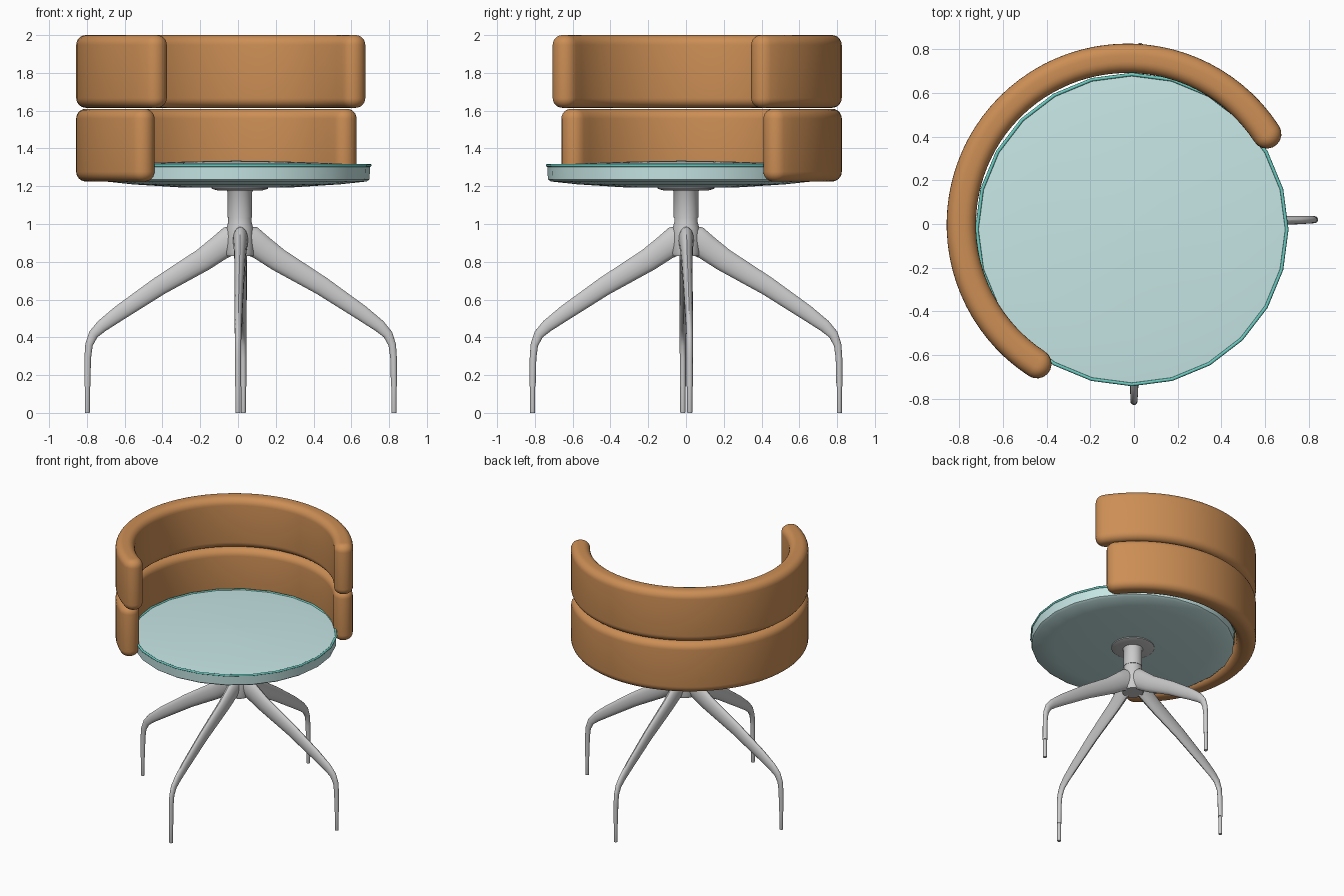
import bpy
from math import sin, cos, pi, radians, atan2
from mathutils import Vector

if "Cube" in bpy.data.objects:
    bpy.data.objects.remove(bpy.data.objects["Cube"])


def material(name, rgb):
    m = bpy.data.materials.new(name)
    m.diffuse_color = (*rgb, 1)
    m.use_nodes = True
    m.node_tree.nodes["Principled BSDF"].inputs["Base Color"].default_value = m.diffuse_color
    return m


ORANGE = material("orange fabric", (0.60, 0.27, 0.09))
TEAL = material("pale teal", (0.57, 0.80, 0.79))
PIPING = material("teal piping", (0.15, 0.60, 0.53))


def loft(name, rings, mat=None, angle=40, strip_caps=False):
    """Skin closed rings of equal length and cap both ends."""
    n = len(rings[0])
    verts = [v for r in rings for v in r]
    faces = [(k * n + i, k * n + (i + 1) % n, (k + 1) * n + (i + 1) % n, (k + 1) * n + i)
             for k in range(len(rings) - 1) for i in range(n)]
    last = (len(rings) - 1) * n
    if strip_caps:  # quads across a long curved outline
        for i in range(n // 2 - 1):
            quad = (i, i + 1, n - 2 - i, n - 1 - i)
            faces.append(quad[::-1])
            faces.append(tuple(last + q for q in quad))
    else:
        faces.append(tuple(range(n))[::-1])
        faces.append(tuple(last + i for i in range(n)))
    me = bpy.data.meshes.new(name)
    me.from_pydata(verts, [], faces)
    me.validate()
    ob = bpy.data.objects.new(name, me)
    bpy.context.collection.objects.link(ob)
    if mat:
        me.materials.append(mat)
    bpy.ops.object.select_all(action='DESELECT')
    ob.select_set(True)
    bpy.context.view_layer.objects.active = ob
    bpy.ops.object.mode_set(mode='EDIT')
    bpy.ops.mesh.select_all(action='SELECT')
    bpy.ops.mesh.normals_make_consistent(inside=False)
    bpy.ops.object.mode_set(mode='OBJECT')
    bpy.ops.object.shade_smooth_by_angle(angle=radians(angle))
    return ob


def lathe(name, profile, centre, sides, mat=None, angle=40):
    rings = [[(centre[0] + r * cos(2 * pi * i / sides), centre[1] + r * sin(2 * pi * i / sides), z)
              for i in range(sides)] for r, z in profile]
    return loft(name, rings, mat, angle)


# Padded back bands: rounded-end arcs with soft edges
def back_band(name, z0, z1, a0, a1):
    cx, cy, radius, half, bevel = -0.03, -0.002, 0.76, 0.067, 0.052

    def outline(h, z):
        pts = []

        def cap(a, sign):
            c = Vector((cx + radius * cos(a), cy + radius * sin(a), z))
            out, tan = Vector((cos(a), sin(a), 0)), Vector((-sin(a), cos(a), 0)) * sign
            return [c + out * h * cos(t) + tan * h * sin(t) for t in [pi * k / 9 for k in range(1, 9)]]

        angles = [a0 + (a1 - a0) * i / 48 for i in range(49)]
        start, end = cap(a0, -1), cap(a1, 1)
        pts += start[:4][::-1]
        pts += [Vector((cx + (radius + h) * cos(a), cy + (radius + h) * sin(a), z)) for a in angles]
        pts += end
        pts += [Vector((cx + (radius - h) * cos(a), cy + (radius - h) * sin(a), z)) for a in angles[::-1]]
        pts += start[4:][::-1]
        return pts

    steps = [pi / 2 * k / 6 for k in range(7)]
    layers = [(half - bevel * (1 - sin(t)), z0 + bevel * (1 - cos(t))) for t in steps]
    layers += [(h, z0 + z1 - z) for h, z in reversed(layers)]
    return loft(name, [outline(h, z) for h, z in layers], ORANGE, 50, strip_caps=True)


back_band("upper_back_band", 1.615, 2.0, radians(33), radians(237))
back_band("lower_back_band", 1.225, 1.61, radians(39), radians(231))

# Round seat with shallow dome
SEAT = (-0.01, -0.025)
lathe("seat", [(0.02, 1.192), (0.3, 1.194), (0.55, 1.210), (0.69, 1.225), (0.706, 1.236), (0.71, 1.31),
               (0.66, 1.314), (0.5, 1.322), (0.25, 1.331), (0.02, 1.335)], SEAT, 24, TEAL)

# Piping around the seat's upper edge
bpy.ops.mesh.primitive_torus_add(location=(*SEAT, 1.31), major_radius=0.709, minor_radius=0.008,
                                 major_segments=24, minor_segments=8)
piping = bpy.context.object
piping.name = "seat_piping"
piping.data.materials.append(PIPING)
bpy.ops.object.shade_smooth_by_angle(angle=radians(50))

# Swivel column, mounting plate and hub
HUB = (0.01, 0.0)
lathe("mounting_plate", [(0.12, 1.178), (0.15, 1.187), (0.15, 1.2)], HUB, 32)
lathe("column", [(0.065, 1.035), (0.065, 1.17), (0.075, 1.185)], HUB, 32)
lathe("hub", [(0.072, 0.83), (0.078, 0.85), (0.07, 0.98), (0.062, 1.01), (0.062, 1.035)], HUB, 32)

# Tapered bent legs: distance out, height, section depth, section width
LEG = [(0.0, 0.92, 0.15, 0.09), (0.06, 0.91, 0.155, 0.08), (0.11, 0.875, 0.135, 0.07),
       (0.20, 0.81, 0.122, 0.06), (0.43, 0.672, 0.10, 0.05), (0.64, 0.53, 0.082, 0.042),
       (0.735, 0.46, 0.066, 0.038), (0.78, 0.415, 0.052, 0.035), (0.803, 0.36, 0.040, 0.033),
       (0.81, 0.29, 0.035, 0.032), (0.812, 0.14, 0.032, 0.032)]


def leg(name, degrees):
    a = radians(degrees)
    out, side = Vector((cos(a), sin(a), 0)), Vector((-sin(a), cos(a), 0))
    base = Vector((0.014, 0.0, 0))
    rings = []
    for i, (r, z, d, w) in enumerate(LEG):
        p, q = LEG[max(i - 1, 0)], LEG[min(i + 1, len(LEG) - 1)]
        slope = atan2(q[1] - p[1], q[0] - p[0])
        up = out * -sin(slope) + Vector((0, 0, cos(slope)))
        c = base + out * r + Vector((0, 0, z))
        rings.append([c + up * d / 2 * cos(t) + side * w / 2 * sin(t)
                      for t in [2 * pi * k / 16 for k in range(16)]])
    loft(name, rings)
    tip = base + out * 0.812
    lathe(name + "_foot", [(0.0125, 0.0), (0.0135, 0.004), (0.0135, 0.142)], tip, 16)


for name, deg in (("right_leg", 1.4), ("back_leg", 89), ("left_leg", 181.2), ("front_leg", 269)):
    leg(name, deg)
